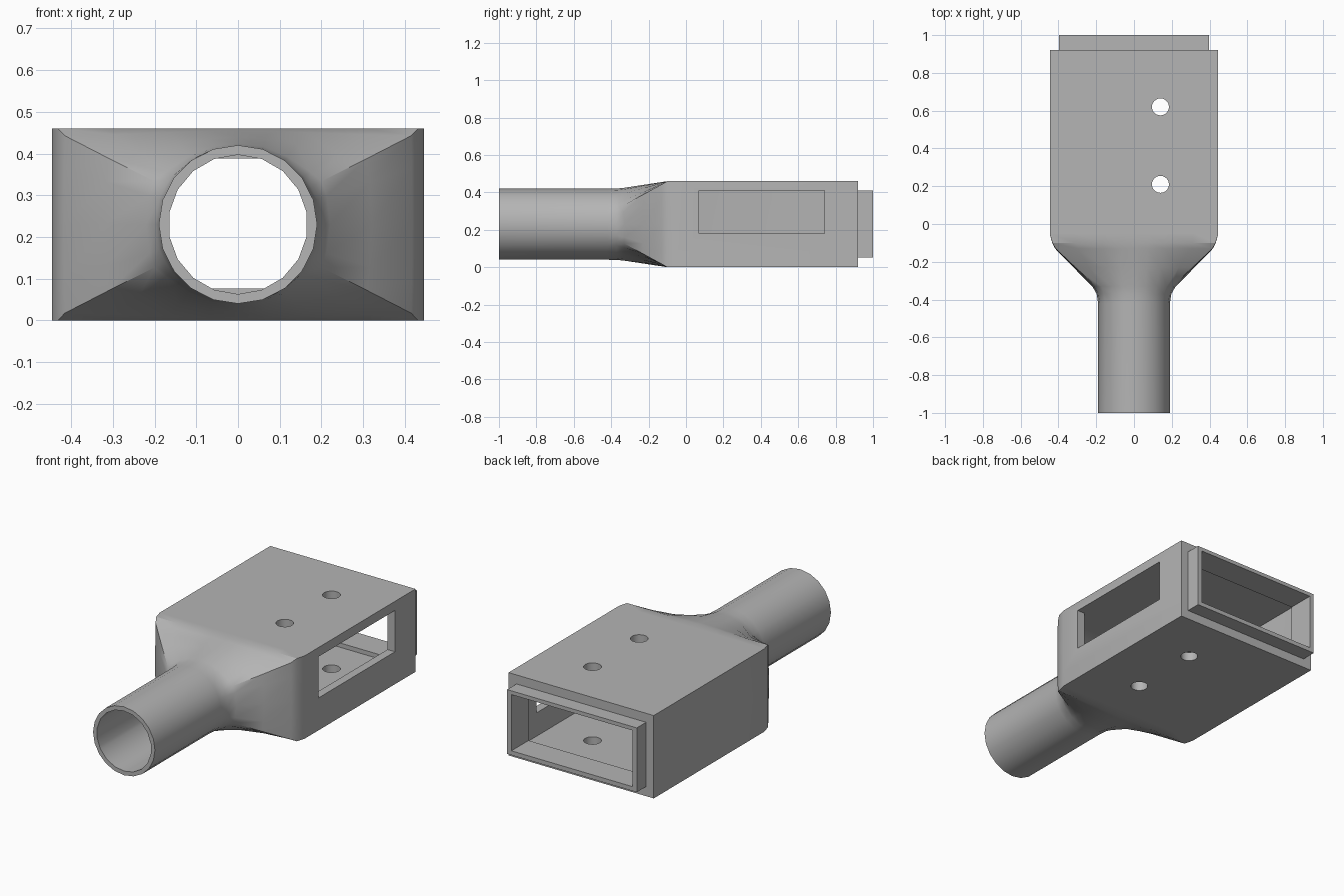
import bpy, bmesh, math

cube = bpy.data.objects.get("Cube")
if cube:
    bpy.data.objects.remove(cube, do_unlink=True)

MID_Z = 0.23
grey = bpy.data.materials.new("matte grey")
grey.use_nodes = True
colour = (0.46, 0.46, 0.46, 1)
grey.diffuse_color = colour
grey.node_tree.nodes["Principled BSDF"].inputs["Base Color"].default_value = colour

# Stations along the body: y, and how round the width and the height are
STATIONS = [(-0.42, 1, 1), (-0.37, 0.97, 0.98), (-0.33, 0.88, 0.88),
            (-0.23, 0.49, 0.5), (-0.13, 0.11, 0.12), (-0.1, 0.05, 0), (-0.05, 0, 0)]


def finish(name, bm):
    bmesh.ops.recalc_face_normals(bm, faces=bm.faces)
    mesh = bpy.data.meshes.new(name)
    bm.to_mesh(mesh)
    bm.free()
    mesh.materials.append(grey)
    obj = bpy.data.objects.new(name, mesh)
    bpy.context.collection.objects.link(obj)
    return obj


def adapter(name, radius, sides, half_w, half_h, y_start, y_end):
    """Solid that blends from a round pipe into a rectangular box."""
    step = math.tau / sides
    corner = math.atan2(half_h, half_w)
    angles = [math.pi / 2 + i * step for i in range(sides)]
    angles += [corner, math.pi - corner, math.pi + corner, -corner]
    angles = sorted(a % math.tau for a in angles)
    bm = bmesh.new()
    rings = []
    for y, tx, tz in [(y_start, 1, 1)] + STATIONS + [(y_end, 0, 0)]:
        ring = []
        for a in angles:
            c, s = math.cos(a), math.sin(a)
            off = (a - math.pi / 2) % step - step / 2
            r = radius * math.cos(step / 2) / math.cos(off)
            k = min(half_w / max(abs(c), 1e-6), half_h / max(abs(s), 1e-6))
            x = c * (k + (r - k) * tx)
            z = s * (k + (r - k) * tz)
            ring.append(bm.verts.new((x, y, MID_Z + z)))
        rings.append(ring)
    n = len(angles)
    for a, b in zip(rings, rings[1:]):
        for i in range(n):
            j = (i + 1) % n
            bm.faces.new((a[i], a[j], b[j], b[i]))
    bm.faces.new(rings[0])
    bm.faces.new(rings[-1])
    return finish(name, bm)


def box(name, x, y, z):
    bm = bmesh.new()
    bmesh.ops.create_cube(bm, size=1)
    for v in bm.verts:
        for axis, (low, high) in enumerate((x, y, z)):
            v.co[axis] = high if v.co[axis] > 0 else low
    return finish(name, bm)


def cut(obj, cutter):
    cutter.hide_render = True
    mod = obj.modifiers.new("cut", "BOOLEAN")
    mod.operation = "DIFFERENCE"
    mod.solver = "EXACT"
    mod.object = cutter
    bpy.context.view_layer.objects.active = obj
    bpy.ops.object.modifier_apply(modifier=mod.name)
    bpy.data.objects.remove(cutter, do_unlink=True)


# Hollow housing with its pipe
housing = adapter("housing", 0.19, 20, 0.446, 0.23, -1, 0.92)
cut(housing, adapter("cavity", 0.167, 18, 0.4, 0.18, -1.1, 1.1))

# Side window
cut(housing, box("window_cutter", (0.3, 0.6), (0.07, 0.74), (0.18, 0.409)))

# Screw holes through top and bottom
for y in (0.21, 0.62):
    bm = bmesh.new()
    bmesh.ops.create_cone(bm, cap_ends=True, segments=24, radius1=0.045,
                          radius2=0.045, depth=1)
    bmesh.ops.translate(bm, verts=bm.verts, vec=(0.14, y, MID_Z))
    cut(housing, finish("hole_cutter", bm))

# Rectangular sleeve fitted in the open end
sleeve = box("sleeve", (-0.398, 0.398), (0.85, 1), (0.052, 0.409))
cut(sleeve, box("sleeve_cutter", (-0.372, 0.372), (0.7, 1.2), (0.076, 0.388)))

# Smooth the round surfaces, keep corners sharp
bpy.ops.object.select_all(action="DESELECT")
housing.select_set(True)
bpy.context.view_layer.objects.active = housing
bpy.ops.object.shade_smooth_by_angle(angle=math.radians(25))
